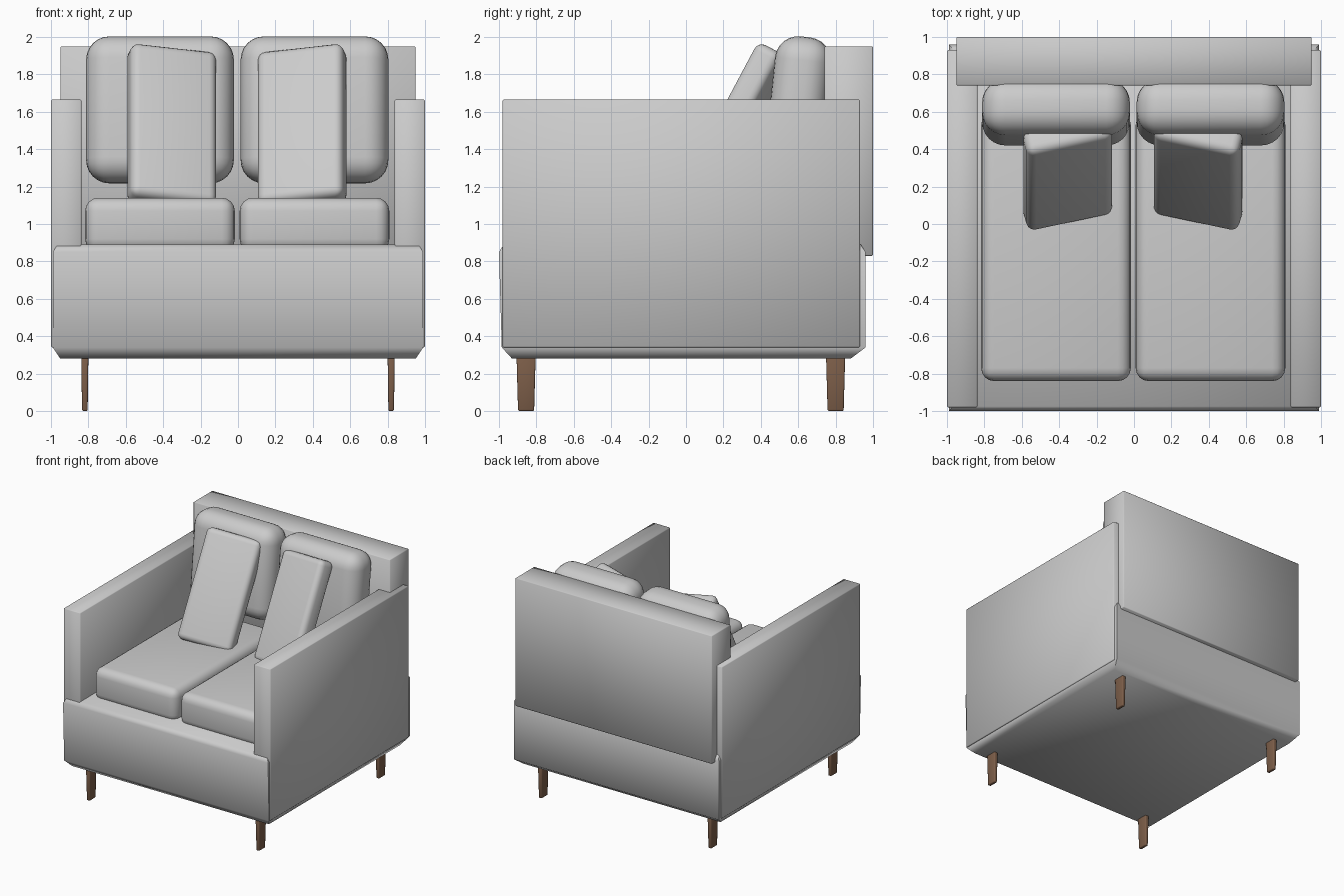
import bpy, bmesh
from math import radians
from mathutils import Matrix, Vector

if "Cube" in bpy.data.objects:
    bpy.data.objects.remove(bpy.data.objects["Cube"])


def finish(name, bm, bevel=0.0, segments=1, angle=None, mat=None):
    bmesh.ops.recalc_face_normals(bm, faces=bm.faces[:])
    if bevel:
        bmesh.ops.bevel(bm, geom=bm.edges[:], offset=bevel, offset_type='OFFSET',
                        segments=segments, profile=0.5, affect='EDGES', clamp_overlap=True)
    for f in bm.faces:
        f.smooth = True
    me = bpy.data.meshes.new(name)
    bm.to_mesh(me)
    bm.free()
    ob = bpy.data.objects.new(name, me)
    bpy.context.collection.objects.link(ob)
    if mat:
        me.materials.append(mat)
    if angle:
        bpy.ops.object.select_all(action='DESELECT')
        ob.select_set(True)
        bpy.context.view_layer.objects.active = ob
        bpy.ops.object.shade_smooth_by_angle(angle=radians(angle))
    return ob


def box(name, lo, hi, bevel, segments=1, **kw):
    lo, hi = Vector(lo), Vector(hi)
    bm = bmesh.new()
    bmesh.ops.create_cube(bm, size=1)
    bmesh.ops.scale(bm, vec=hi - lo, verts=bm.verts)
    bmesh.ops.translate(bm, vec=(lo + hi) / 2, verts=bm.verts)
    return finish(name, bm, bevel, segments, **kw)


def loft(name, rings, **kw):
    """Stack of rectangles (x0, x1, y0, y1, z)."""
    bm = bmesh.new()
    rows = [[bm.verts.new(p) for p in ((a, c, z), (b, c, z), (b, d, z), (a, d, z))]
            for a, b, c, d, z in rings]
    for r, s in zip(rows, rows[1:]):
        for i in range(4):
            j = (i + 1) % 4
            bm.faces.new((r[i], r[j], s[j], s[i]))
    bm.faces.new(rows[0][::-1])
    bm.faces.new(rows[-1])
    return finish(name, bm, **kw)


def cushion(name, size, centre, bevel, segments, tilt=0, turn=0):
    half = Vector(size) / 2
    ob = box(name, -half, half, bevel, segments)
    rot = Matrix.Rotation(radians(tilt), 4, 'X') @ Matrix.Rotation(radians(turn), 4, 'Z')
    ob.data.transform(Matrix.Translation(centre) @ rot)
    return ob


wood = bpy.data.materials.new("wood")
wood.diffuse_color = (0.20, 0.11, 0.065, 1)
wood.use_nodes = True
wood.node_tree.nodes["Principled BSDF"].inputs["Base Color"].default_value = wood.diffuse_color

# Base with chamfered bottom and top edges
loft("base", [(-.95, .95, -.93, .88, .28), (-.99, .99, -.985, .96, .34),
              (-.99, .99, -1.0, .96, .85), (-.965, .965, -.975, .935, .89)], angle=60)

# Backrest panel
box("backrest", (-.95, .74, .83), (.95, 1.0, 1.95), .006)

for side, s in (("left", -1), ("right", 1)):
    # Arm panel
    xs = sorted((s * .837, s * 1.0))
    box(side + "_arm", (xs[0], -.98, .34), (xs[1], .93, 1.665), .006)

    # Seat, back and loose cushions
    cx = s * .413 - .004
    cushion(side + "_seat_cushion", (.80, 1.44, .29), (cx, -.12, .995), .07, 4)
    cushion(side + "_back_cushion", (.79, .30, .785), (cx, .597, 1.61), .125, 6, tilt=-6)
    cushion(side + "_pillow", (.47, .15, .92), (s * .349 - .006, .275, 1.515), .045, 4,
            tilt=-28, turn=-s * 13.5)

    # Flat tapered legs
    for end, y in (("front", -.855), ("back", .80)):
        x = s * .819
        loft(f"{side}_{end}_leg", [(x - .015, x + .015, y - .043, y + .043, 0),
                                   (x - .019, x + .019, y - .051, y + .051, .29)],
             bevel=.008, segments=2, angle=50, mat=wood)
